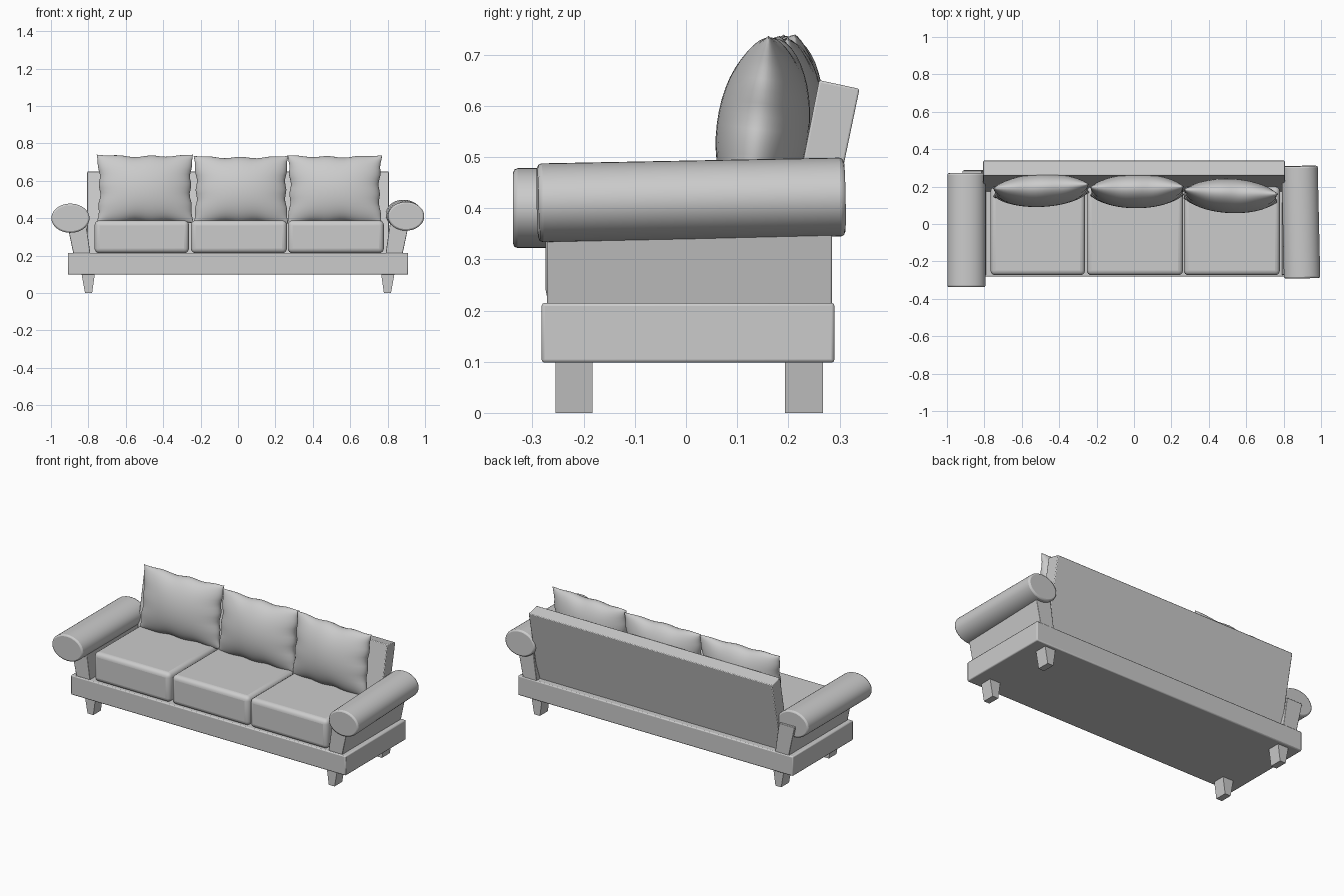
import bpy, bmesh
from math import sin, pi, radians
from mathutils import Matrix

if "Cube" in bpy.data.objects:
    bpy.data.objects.remove(bpy.data.objects["Cube"])


def finish(name, bm, bevel=0.0, segments=2, angle=35):
    bmesh.ops.recalc_face_normals(bm, faces=bm.faces)
    mesh = bpy.data.meshes.new(name)
    bm.to_mesh(mesh)
    bm.free()
    ob = bpy.data.objects.new(name, mesh)
    bpy.context.collection.objects.link(ob)
    if bevel:
        mod = ob.modifiers.new("bevel", 'BEVEL')
        mod.width, mod.segments = bevel, segments
        mod.limit_method = 'ANGLE'
        mod.angle_limit = radians(40)
    bpy.ops.object.select_all(action='DESELECT')
    ob.select_set(True)
    bpy.context.view_layer.objects.active = ob
    bpy.ops.object.shade_smooth_by_angle(angle=radians(angle))
    return ob


def box(name, x, y, z, bevel=0.0, segments=2):
    bm = bmesh.new()
    bmesh.ops.create_cube(bm, size=1)
    for v in bm.verts:
        v.co = [a + (c + 0.5) * (b - a) for c, (a, b) in zip(v.co, (x, y, z))]
    return finish(name, bm, bevel, segments)


def prism(name, points, axis, lo, hi, bevel=0.0):
    """Extrude a 2D profile along x (profile y,z) or y (profile x,z)."""
    bm = bmesh.new()
    put = lambda p, d: (d, p[0], p[1]) if axis == 'x' else (p[0], d, p[1])
    a = [bm.verts.new(put(p, lo)) for p in points]
    b = [bm.verts.new(put(p, hi)) for p in points]
    bm.faces.new(a)
    bm.faces.new(b)
    n = len(points)
    for i in range(n):
        bm.faces.new((a[i], a[(i + 1) % n], b[(i + 1) % n], b[i]))
    return finish(name, bm, bevel)


def roll(name, centre, rx, rz, length, yaw=0.0, pitch=0.0):
    bm = bmesh.new()
    bmesh.ops.create_cone(bm, cap_ends=True, segments=40, radius1=1, radius2=1, depth=length)
    bm.transform(Matrix.Diagonal((rx, 1, rz, 1)) @ Matrix.Rotation(pi / 2, 4, 'X'))
    ob = finish(name, bm, 0.009)
    ob.location = centre
    ob.rotation_euler = (radians(pitch), 0, radians(yaw))


def pillow(name, centre, hw, hh, t, tilt, yaw, phase):
    """Two domed sheets joined along a pinched, wavy seam."""
    bm = bmesh.new()
    nx, nz = 28, 22
    for side in (-1, 1):
        rows = []
        for j in range(nz + 1):
            v = -sin(pi / 2 * (1 - 2 * j / nz))
            row = []
            for i in range(nx + 1):
                u = -sin(pi / 2 * (1 - 2 * i / nx))
                du, dv = max(0, 1 - u * u), max(0, 1 - v * v)
                x = hw * u * (1 - 0.06 * dv) + 0.005 * u ** 3 * dv * sin(11 * v + phase)
                z = hh * v * (1 - 0.05 * du) + 0.005 * v ** 3 * du * sin(9 * u + phase)
                row.append(bm.verts.new((x, side * t * (du * dv) ** 0.52, z)))
            rows.append(row)
        for j in range(nz):
            for i in range(nx):
                bm.faces.new((rows[j][i], rows[j][i + 1], rows[j + 1][i + 1], rows[j + 1][i]))
    bmesh.ops.remove_doubles(bm, verts=bm.verts, dist=0.0002)
    ob = finish(name, bm, angle=60)
    ob.location = centre
    ob.rotation_euler = (radians(-tilt), 0, radians(yaw))


# Base plinth
box("base", (-0.91, 0.91), (-0.282, 0.29), (0.098, 0.215), 0.006)

# Legs, tapering sideways
for s, side in ((-1, "left"), (1, "right")):
    for part, y0, y1 in (("front", -0.255, -0.183), ("rear", 0.193, 0.268)):
        prism(f"{side}_{part}_leg",
              [(s * 0.765, 0.105), (s * 0.837, 0.105), (s * 0.818, 0), (s * 0.78, 0)], 'y', y0, y1)

# Arm supports, leaning outward
for s, side in ((-1, "left"), (1, "right")):
    prism(f"{side}_arm_support",
          [(s * 0.788, 0.2), (s * 0.878, 0.2), (s * 0.918, 0.39), (s * 0.815, 0.39)],
          'y', -0.272, 0.285, 0.003)

# Rolled arms
roll("left_arm", (-0.896, -0.033, 0.4), 0.102, 0.078, 0.61)
roll("right_arm", (0.892, 0.01, 0.416), 0.097, 0.077, 0.6, yaw=1.3, pitch=1.1)

# Leaning backrest
prism("backrest", [(0.172, 0.205), (0.25, 0.205), (0.339, 0.633), (0.26, 0.65)],
      'x', -0.806, 0.806, 0.004)

# Seat cushions
for i, (x0, x1) in enumerate(((-0.767, -0.262), (-0.252, 0.262), (0.266, 0.78))):
    ob = box(f"seat_cushion_{i + 1}", (x0, x1), (-0.274, 0.2), (0.213, 0.388), 0.026, 4)

# Back pillows
pillow("left_pillow", (-0.497, 0.18, 0.557), 0.258, 0.184, 0.087, 7, 2.5, 0.4)
pillow("middle_pillow", (0.016, 0.176, 0.552), 0.253, 0.182, 0.09, 7, 0.5, 1.7)
pillow("right_pillow", (0.517, 0.15, 0.554), 0.253, 0.184, 0.09, 7, -2.5, 3.0)
